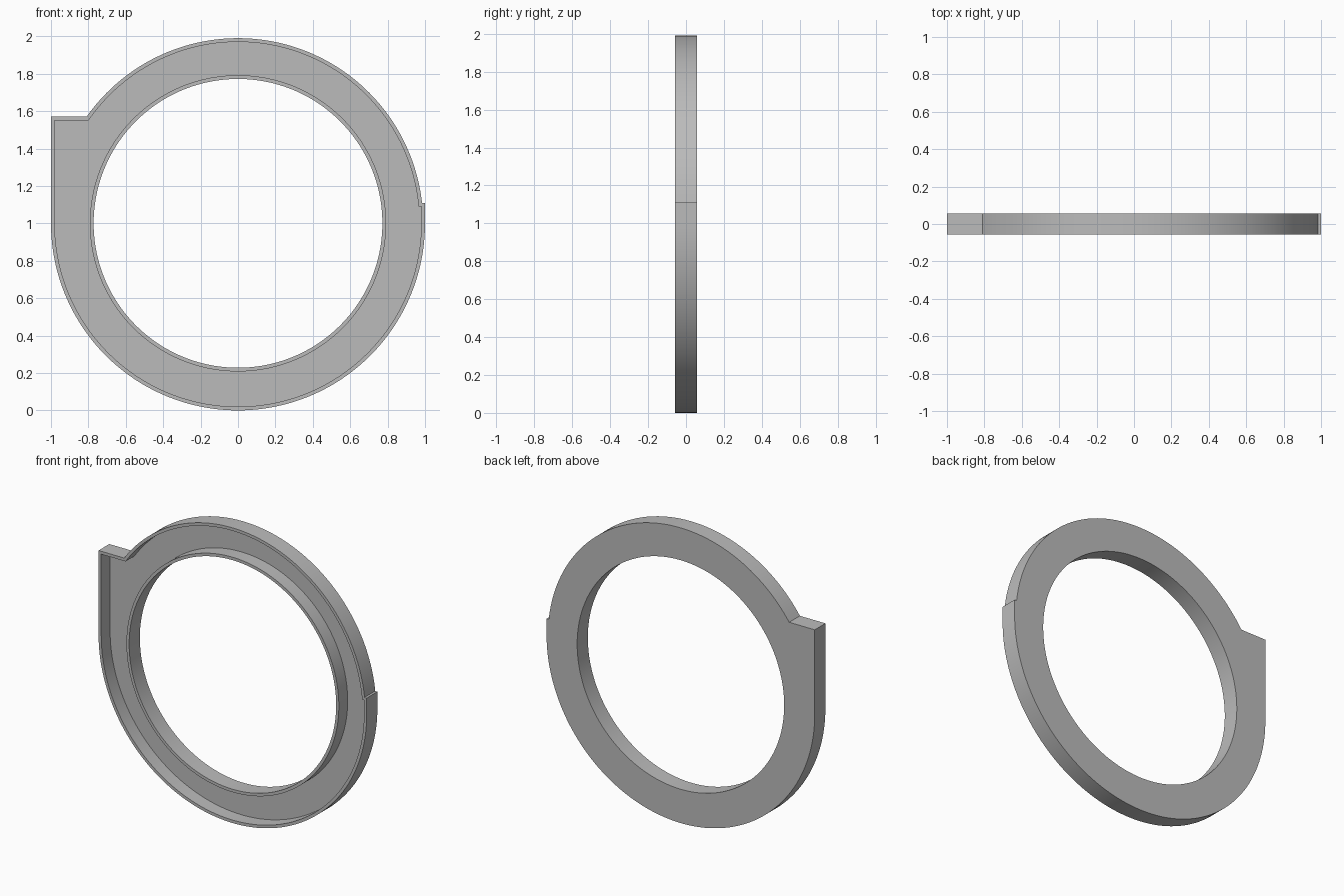
import bpy, bmesh, math

if "Cube" in bpy.data.objects:
    bpy.data.objects.remove(bpy.data.objects["Cube"])

WALL = 0.02          # rim and floor thickness
FRONT, BACK = -0.057, 0.057
CENTRE_Z = 1.0


def line(a, b, n):
    """Points from a up to, but not including, b."""
    return [(a[0] + (b[0] - a[0]) * i / n, a[1] + (b[1] - a[1]) * i / n) for i in range(n)]


def arc(r, a0, a1, n):
    return [(r * math.cos(a0 + (a1 - a0) * i / n), r * math.sin(a0 + (a1 - a0) * i / n))
            for i in range(n)]


def outline(d):
    """Outer edge inset by d: upper arc, corner tab, lower half circle, side step."""
    big, small, tab, step = 1.0 - d, 0.99 - d, 0.57 - d, 0.11 - d
    a0 = math.asin(step / small)
    a1 = math.pi - math.asin(tab / small)
    pts = arc(small, a0, a1, 72)
    pts += line((small * math.cos(a1), tab), (-big, tab), 3)
    pts += line((-big, tab), (-big, 0), 14)
    pts += arc(big, math.pi, 2 * math.pi, 90)
    pts += line((big, 0), (big, step), 3)
    pts += line((big, step), (small * math.cos(a0), step), 1)
    return pts


def circle(r):
    """Round edge with points in line with the outer edge."""
    return [(r * x / math.hypot(x, z), r * z / math.hypot(x, z)) for x, z in outline(WALL)]


# Ring tray: cross-section swept round, open channel facing the front
floor_y = BACK - WALL
section = [
    (outline(0), BACK), (outline(0), FRONT),
    (outline(WALL), FRONT), (outline(WALL), floor_y),
    (circle(0.792), floor_y), (circle(0.792), FRONT),
    (circle(0.772), FRONT), (circle(0.772), BACK),
]
bm = bmesh.new()
loops = [[bm.verts.new((x, y, CENTRE_Z + z)) for x, z in pts] for pts, y in section]
for k, a in enumerate(loops):
    b = loops[(k + 1) % len(loops)]
    for i in range(len(a)):
        j = (i + 1) % len(a)
        bm.faces.new((a[i], a[j], b[j], b[i]))
bmesh.ops.recalc_face_normals(bm, faces=bm.faces)
mesh = bpy.data.meshes.new("ring_tray")
bm.to_mesh(mesh)
bm.free()

# Plain grey
grey = bpy.data.materials.new("grey")
grey.diffuse_color = (0.5, 0.5, 0.5, 1)
grey.use_nodes = True
grey.node_tree.nodes["Principled BSDF"].inputs["Base Color"].default_value = grey.diffuse_color
mesh.materials.append(grey)

ring = bpy.data.objects.new("ring_tray", mesh)
bpy.context.collection.objects.link(ring)
bpy.context.view_layer.objects.active = ring
ring.select_set(True)
bpy.ops.object.shade_smooth_by_angle(angle=math.radians(30))
